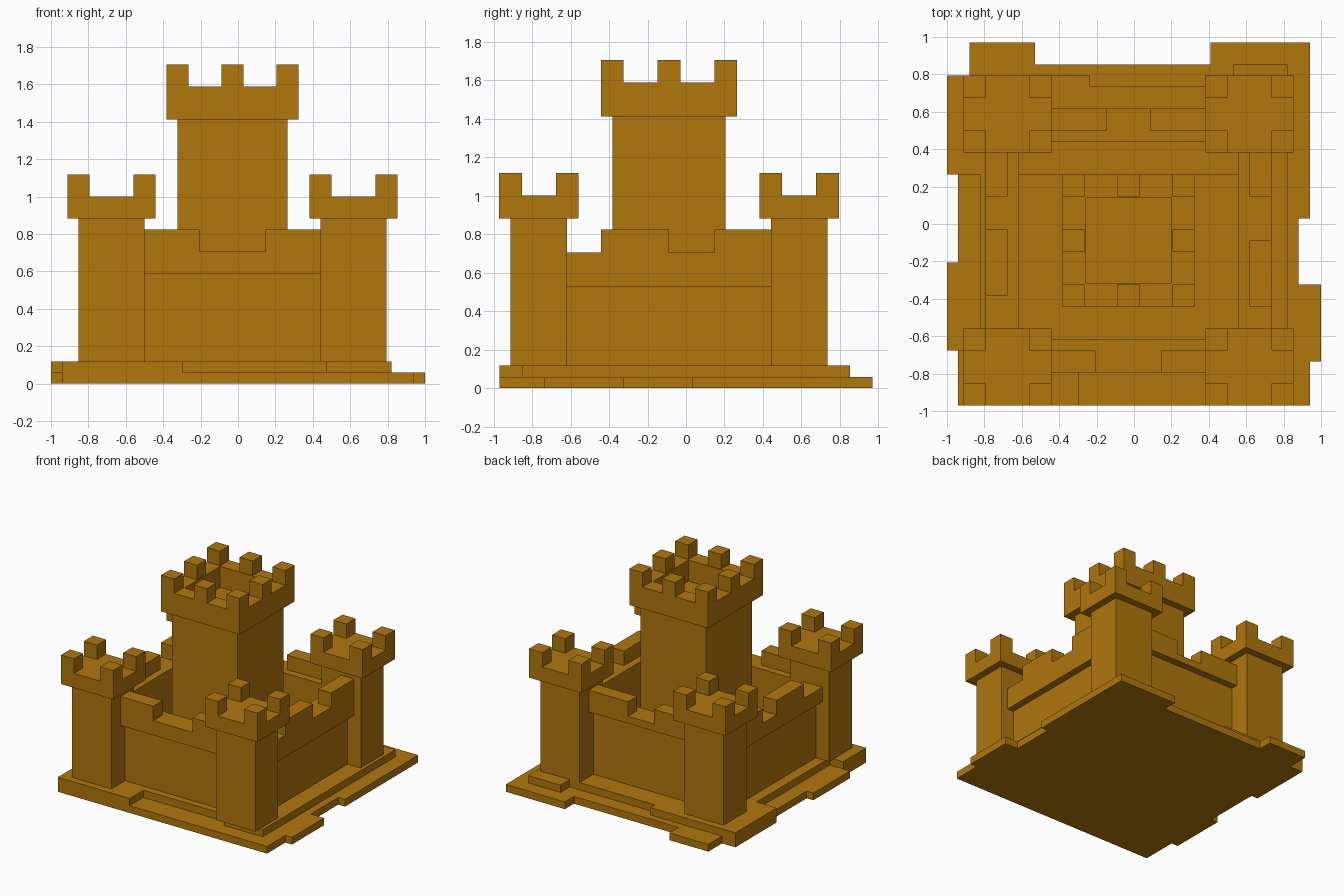
import bpy, bmesh

if "Cube" in bpy.data.objects:
    bpy.data.objects.remove(bpy.data.objects["Cube"])

U = 2 / 34                       # block size
X0, Y0 = -15.5 * U, -16.5 * U    # block grid origin

stone = bpy.data.materials.new("ochre stone")
stone.diffuse_color = (0.44, 0.185, 0.004, 1)
stone.use_nodes = True
stone.node_tree.nodes["Principled BSDF"].inputs["Base Color"].default_value = stone.diffuse_color


def finish(name, bm):
    bmesh.ops.recalc_face_normals(bm, faces=bm.faces)
    mesh = bpy.data.meshes.new(name)
    bm.to_mesh(mesh)
    bm.free()
    mesh.materials.append(stone)
    ob = bpy.data.objects.new(name, mesh)
    bpy.context.collection.objects.link(ob)
    return ob


def add_prism(bm, pts, z0, z1):
    lo = [bm.verts.new((x, y, z0)) for x, y in pts]
    hi = [bm.verts.new((x, y, z1)) for x, y in pts]
    bm.faces.new(lo[::-1])
    top = bm.faces.new(hi)
    n = len(pts)
    for i in range(n):
        j = (i + 1) % n
        bm.faces.new((lo[i], lo[j], hi[j], hi[i]))
    return top


def add_box(bm, a0, a1, b0, b1, c0, c1):
    """Box in block units: x a0..a1, y b0..b1, z c0..c1."""
    pts = [(X0 + a * U, Y0 + b * U) for a, b in ((a0, b0), (a1, b0), (a1, b1), (a0, b1))]
    return add_prism(bm, pts, c0 * U, c1 * U)


def boxes(name, *specs):
    bm = bmesh.new()
    for s in specs:
        add_box(bm, *s)
    return finish(name, bm)


def slab(name, pts, z0, z1):
    bm = bmesh.new()
    add_prism(bm, pts, z0 * U, z1 * U)
    return finish(name, bm)


# ragged two-step base
slab("lower_base", [
    (-.94, -.97), (.94, -.97), (.94, -.735), (1, -.735), (1, -.324), (.88, -.324),
    (.88, .03), (.94, .03), (.94, .97), (.41, .97), (.41, .853), (-.53, .853),
    (-.53, .97), (-.88, .97), (-.88, .794), (-1, .794), (-1, .265), (-.94, .265),
    (-.94, -.206), (-1, -.206), (-1, -.676), (-.94, -.676)], 0, 1)
slab("upper_base", [
    (-.94, -.97), (-.294, -.97), (-.294, -.794), (.47, -.794), (.47, -.853),
    (.82, -.853), (.82, .853), (.53, .853), (.53, .735), (-.235, .735),
    (-.235, .794), (-1, .794), (-1, .265), (-.82, .265), (-.82, -.676),
    (-.94, -.676)], 1, 2)
boxes("courtyard_floor", (5, 25, 6, 21, 2, 3))

# corner towers
for side, a in (("left", 0), ("right", 22)):
    for end, b in (("front", 0), ("back", 23)):
        name = f"{end}_{side}_tower"
        boxes(name + "_body", (a + 1, a + 7, b + 1, b + 6, 2, 15))
        boxes(name + "_head", (a, a + 8, b, b + 7, 15, 17))
        boxes(name + "_merlons", *[(a + i, a + i + 2, b + j, b + j + 2, 17, 19)
                                   for i in (0, 6) for j in (0, 5)])

# curtain walls: lower part, overhanging upper part, merlons
boxes("front_wall", (7, 23, 4, 6, 2, 10), (7, 23, 3, 6, 10, 12))
boxes("front_wall_merlons", (7, 12, 3, 5, 12, 14), (18, 23, 3, 5, 12, 14))
boxes("back_wall", (7, 23, 24, 26, 2, 11), (7, 23, 24, 27, 11, 12))
boxes("back_wall_merlons", (7, 13, 25, 27, 12, 14), (17, 23, 25, 27, 12, 14))
boxes("left_wall", (3, 5, 6, 24, 2, 10), (2, 5, 6, 24, 10, 12))
boxes("left_wall_merlons", (2, 4, 10, 16, 12, 14), (2, 4, 19, 24, 12, 14))
boxes("right_wall", (25, 27, 6, 24, 2, 9), (25, 28, 6, 24, 9, 12))
boxes("right_wall_merlons", (26, 28, 9, 15, 12, 14), (26, 28, 19, 24, 12, 14))

# central keep with a sunken roof
boxes("keep_body", (10, 20, 10, 20, 2, 24))
bm = bmesh.new()
top = add_box(bm, 9, 21, 9, 21, 24, 27)
bm.normal_update()
bmesh.ops.inset_individual(bm, faces=[top], thickness=3 * U)
pit = bmesh.ops.extrude_discrete_faces(bm, faces=[top])["faces"][0]
bmesh.ops.translate(bm, verts=pit.verts, vec=(0, 0, -2.9 * U))
finish("keep_head", bm)
boxes("keep_merlons", *[(i, i + 2, j, j + 2, 27, 29)
                        for i in (9, 14, 19) for j in (9, 14, 19) if (i, j) != (14, 14)])
